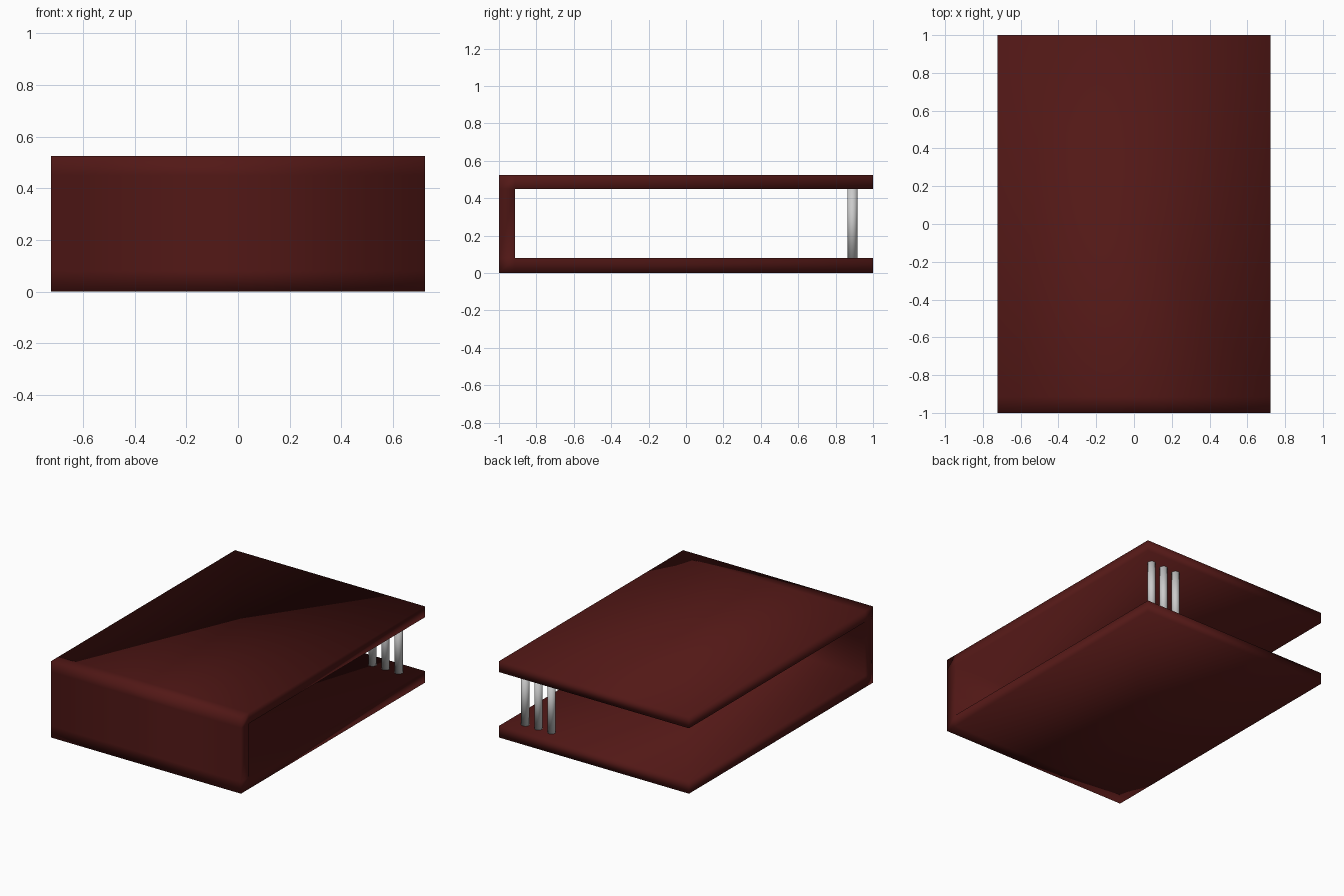
import bpy, bmesh

if "Cube" in bpy.data.objects:
    bpy.data.objects.remove(bpy.data.objects["Cube"])

HALF_W = 0.723
YS = [-1.0, -0.915, 1.0]          # front wall, then open length
ZS = [0.0, 0.08, 0.45, 0.525]     # base board, gap, top board


def finish(bm, name, colour=None):
    bmesh.ops.recalc_face_normals(bm, faces=bm.faces)
    for f in bm.faces:
        f.smooth = True
    mesh = bpy.data.meshes.new(name)
    bm.to_mesh(mesh)
    bm.free()
    obj = bpy.data.objects.new(name, mesh)
    bpy.context.collection.objects.link(obj)
    if colour:
        mat = bpy.data.materials.new(name + "_colour")
        mat.diffuse_color = colour
        mat.use_nodes = True
        mat.node_tree.nodes["Principled BSDF"].inputs["Base Color"].default_value = mat.diffuse_color
        mesh.materials.append(mat)
    return obj


# C-shaped shell: side profile made of quad cells, extruded across the width
bm = bmesh.new()
grid = {(i, j): bm.verts.new((-HALF_W, y, z))
        for i, y in enumerate(YS) for j, z in enumerate(ZS)}
for i, j in [(0, 0), (0, 1), (0, 2), (1, 0), (1, 2)]:
    bm.faces.new([grid[i, j], grid[i + 1, j], grid[i + 1, j + 1], grid[i, j + 1]])
ext = bmesh.ops.extrude_face_region(bm, geom=bm.faces[:], use_keep_orig=True)
bmesh.ops.translate(bm, vec=(2 * HALF_W, 0, 0),
                    verts=[g for g in ext["geom"] if isinstance(g, bmesh.types.BMVert)])
finish(bm, "shell", (0.085, 0.009, 0.008, 1))

# Three slim posts holding up the back right corner
for n, x in enumerate((0.40, 0.50, 0.60)):
    bm = bmesh.new()
    bmesh.ops.create_cone(bm, cap_ends=True, segments=32, radius1=0.026,
                          radius2=0.026, depth=ZS[2] - ZS[1] + 0.01)
    post = finish(bm, f"post_{n + 1}")
    post.location = (x, 0.89, (ZS[1] + ZS[2]) / 2)
